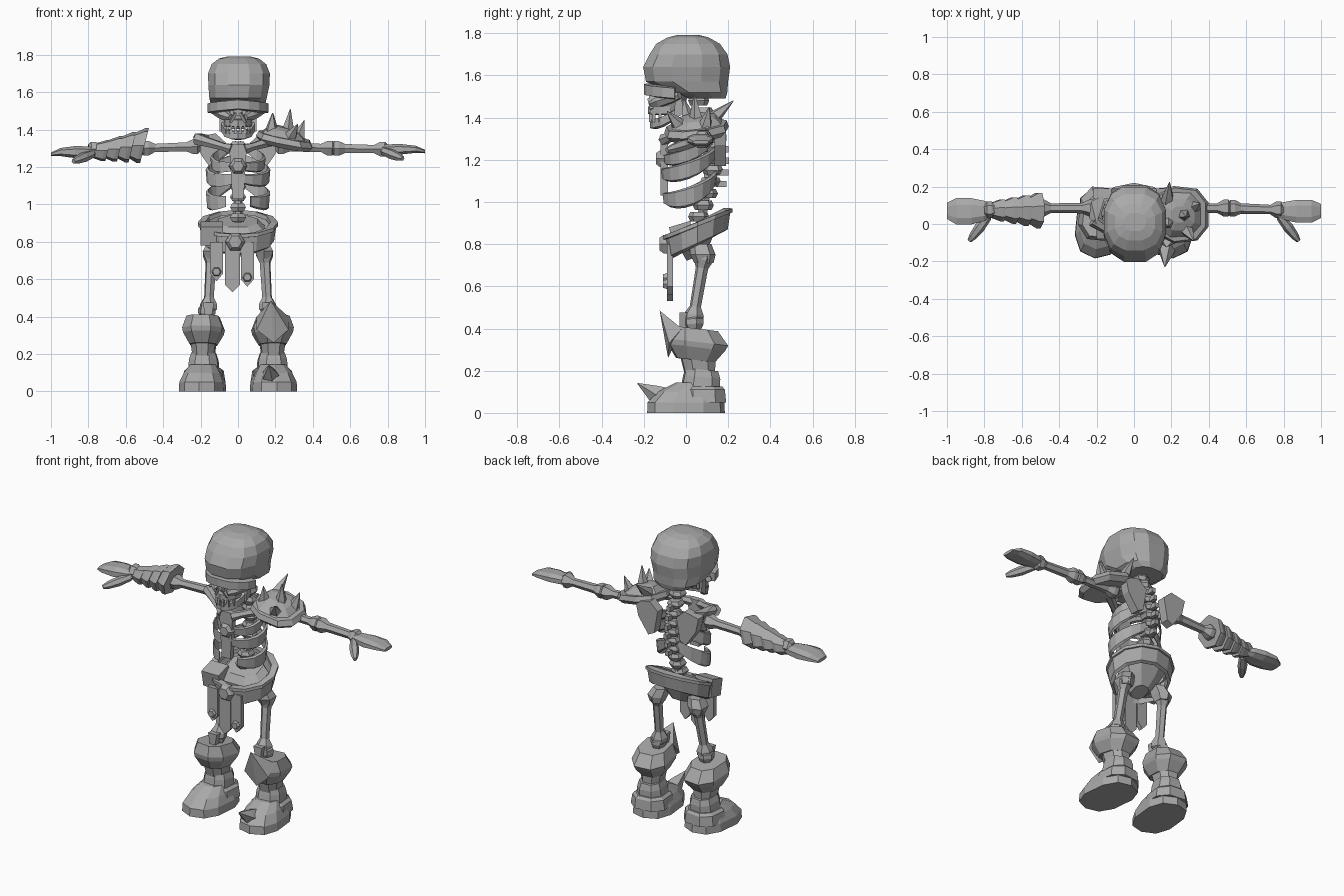
import bpy, bmesh, math
from mathutils import Vector, Matrix

default_cube = bpy.data.objects.get("Cube")
if default_cube:
    bpy.data.objects.remove(default_cube, do_unlink=True)

grey = bpy.data.materials.new("bone_grey")
grey.use_nodes = True
grey.diffuse_color = (.4, .4, .4, 1)
grey.node_tree.nodes["Principled BSDF"].inputs["Base Color"].default_value = (.4, .4, .4, 1)
SIDES = (("right", -1), ("left", 1))


def finish(name, bm):
    bmesh.ops.recalc_face_normals(bm, faces=bm.faces)
    mesh = bpy.data.meshes.new(name)
    bm.to_mesh(mesh)
    bm.free()
    mesh.materials.append(grey)
    obj = bpy.data.objects.new(name, mesh)
    bpy.context.collection.objects.link(obj)
    return obj


def skin(name, rings, closed=False):
    """Join rings of points into a solid, capped or looped."""
    bm = bmesh.new()
    loops = [[bm.verts.new(p) for p in ring] for ring in rings]
    pairs = list(zip(loops, loops[1:]))
    if closed:
        pairs.append((loops[-1], loops[0]))
    else:
        bm.faces.new(loops[0])
        bm.faces.new(loops[-1])
    for low, high in pairs:
        for i in range(len(low)):
            j = (i + 1) % len(low)
            bm.faces.new((low[i], low[j], high[j], high[i]))
    return finish(name, bm)


def loft(name, sections, sides=8, axis="z", square=.8, tilt=(0, 0), pivot=(0, 0, 0), turn=0):
    """Sections are (position, centre u, centre v, radius u, radius v)."""
    rings = []
    spin = Matrix.Rotation(turn, 3, "Z")
    for along, cu, cv, ru, rv in sections:
        ring = []
        for i in range(sides):
            a = (i + .5) * math.tau / sides
            c, s = math.cos(a), math.sin(a)
            du = ru * math.copysign(abs(c) ** square, c)
            dv = rv * math.copysign(abs(s) ** square, s)
            w = along + tilt[0] * du + tilt[1] * dv
            u, v = cu + du, cv + dv
            p = {"z": (u, v, w), "x": (w, u, v), "y": (u, w, v)}[axis]
            ring.append(spin @ Vector(p) + Vector(pivot))
        rings.append(ring)
    return skin(name, rings)


def rod(name, start, end, profile, sides=6):
    """Turned shape; profile holds (fraction along, radius)."""
    start, end = Vector(start), Vector(end)
    quat = (end - start).to_track_quat("Z", "Y")
    rings = []
    for t, r in profile:
        centre = start.lerp(end, t)
        angles = [i * math.tau / sides for i in range(sides)]
        rings.append([centre + quat @ Vector((r * math.cos(a), r * math.sin(a), 0)) for a in angles])
    return skin(name, rings)


def bone(name, start, end, r):
    knob = r * 1.6
    return rod(name, start, end, [(0, r), (.05, knob), (.13, knob), (.24, r), (.76, r * .9),
                                  (.87, knob), (.95, knob), (1, r)])


def spike(name, base, tip, r):
    return rod(name, base, tip, [(0, r), (.3, r * .75), (1, .002)], 5)


def band(name, centre, radii, start, stop, height, thick, steps=8, closed=False, flare=0):
    """Curved strip; height(t) gives its middle z and half height, t from 0 to 1."""
    rings = []
    for i in range(steps if closed else steps + 1):
        t = i / steps
        a = math.radians(start + (stop - start) * t)
        z, h = height(t)
        ring = []
        for grow, dz in ((0, -h), (thick, -h * .8), (thick + flare, h * .8), (flare, h)):
            ring.append((centre[0] + (radii[0] + grow) * math.cos(a),
                         centre[1] + (radii[1] + grow) * math.sin(a), z + dz))
        rings.append(ring)
    return skin(name, rings, closed)


def hull(name, points):
    bm = bmesh.new()
    for p in points:
        bm.verts.new(p)
    bmesh.ops.convex_hull(bm, input=bm.verts)
    loose = [v for v in bm.verts if not v.link_faces]
    bmesh.ops.delete(bm, geom=loose, context="VERTS")
    return finish(name, bm)


def block(name, centre, size, taper=1):
    x, y, z = centre
    w, d, h = (s / 2 for s in size)
    return hull(name, [(x + i * w * (taper if k < 0 else 1), y + j * d, z + k * h)
                       for i in (-1, 1) for j in (-1, 1) for k in (-1, 1)])


# Skull
loft("cranium", [(1.49, 0, .1, .1, .09), (1.52, 0, .06, .145, .14), (1.57, 0, .005, .158, .2),
                 (1.64, .005, .003, .168, .212), (1.7, .005, .012, .17, .19),
                 (1.75, .005, .01, .15, .155), (1.78, .005, .01, .11, .1), (1.792, .005, .01, .06, .05)], 12)
loft("face_core", [(1.42, 0, -.08, .06, .06), (1.48, 0, -.07, .085, .075), (1.56, 0, -.05, .12, .09)])
band("brow_ridge", (0, -.04), (.13, .125), 185, 355,
     lambda t: (1.535 - .02 * abs(2 * t - 1), .03), .035, 8)
band("upper_jaw", (0, -.07), (.05, .085), 180, 360, lambda t: (1.435, .022), .025, 6)
band("lower_jaw", (0, -.04), (.065, .105), 165, 375,
     lambda t: (1.37 + .09 * abs(2 * t - 1) ** 3, .025), .025, 8)
hull("nose_bridge", [(x, y, z) for x, z in ((-.015, 1.54), (.015, 1.54), (-.03, 1.475), (.03, 1.475))
                     for y in (-.12, -.175)])
for i in range(6):
    a = math.radians(215 + i * 22)
    x, y = .07 * math.cos(a), -.06 + .11 * math.sin(a)
    block("upper_tooth", (x, y, 1.41), (.016, .016, .03), .6)
    block("lower_tooth", (x, y, 1.39), (.016, .016, .02), 1.2)
for side, s in SIDES:
    rod(side + "_cheekbone", (s * .04, -.165, 1.465), (s * .135, -.03, 1.505),
        [(0, .015), (.3, .03), (.7, .026), (1, .018)])
    rod(side + "_nostril_edge", (s * .012, -.175, 1.49), (s * .04, -.16, 1.44), [(0, .01), (1, .012)], 4)
    hull(side + "_jaw_branch", [(s * x, y, z) for x in (.075, .1)
                                for y, z in ((-.06, 1.39), (-.01, 1.42), (-.02, 1.49), (-.05, 1.49))])

# Spine
for i in range(11):
    t = i / 10
    y, z = .06 + .07 * math.sin(t * math.pi), .93 + .55 * t
    loft("vertebra", [(z - .022, 0, y, .034, .04), (z, 0, y, .048, .05), (z + .022, 0, y, .034, .04)], 6)
    if 2 < i < 9:
        block("spine_process", (0, y + .05, z - .01), (.025, .05, .03))
rod("spinal_core", (0, .07, .9), (0, .12, 1.2), [(0, .025), (1, .025)])

# Rib cage
hull("breastbone", [(x, y, z) for x, z in ((-.03, 1.03), (.03, 1.03), (-.045, 1.28), (.045, 1.28),
                                           (-.03, 1.32), (.03, 1.32)) for y in (-.085, -.12)])
rod("breast_boss", (0, -.1, 1.205), (0, -.142, 1.205), [(0, .05), (.6, .045), (1, .03)])
for side, s in SIDES:
    for z, rx, ry, end, h in ((1.27, .13, .11, 88, .03), (1.2, .155, .12, 84, .037), (1.08, .155, .12, 66, .042)):
        band(side + "_rib", (0, .015), (s * rx, ry), 85, -end,
             lambda t: (z + .05 - .12 * math.sin(t * 1.9), h * (.65 + .5 * math.sin(t * 3.1))),
             s * .012, 8, flare=s * .006).scale = (1, 1, 1)

# Shoulder girdle
for side, s in SIDES:
    rod(side + "_collarbone", (s * .03, -.105, 1.295), (s * .22, .02, 1.35),
        [(0, .03), (.25, .022), (.7, .028), (1, .035)])
    hull(side + "_shoulder_blade", [(s * x, y, z) for x, z in ((.065, 1.33), (.09, 1.19), (.13, 1.17),
                                    (.2, 1.27), (.22, 1.36), (.12, 1.38)) for y in (.135, .19)])
    hull(side + "_shoulder_cap", [(s * .15, .16, 1.37), (s * .23, .12, 1.38), (s * .24, .03, 1.36),
                                  (s * .2, .0, 1.38), (s * .16, .15, 1.31), (s * .23, .06, 1.32)])
    # Arm bones
    bone(side + "_upper_arm", (s * .2, .085, 1.31), (s * .52, .085, 1.3), .028)
    bone(side + "_forearm", (s * .5, .085, 1.3), (s * .8, .075, 1.295), .028)
    # Hands: the right one is gloved and larger
    g = 1.15 if s < 0 else 1
    z = 1.28 if s < 0 else 1.295
    loft(side + "_hand", [(s * .75, .075, z, .03, .025), (s * .8, .07, z, .05 * g, .028 * g),
                          (s * .87, .068, z, .065 * g, .03 * g), (s * .95, .068, z, .065 * g, .02 * g),
                          (s, .07, z - .012, .04 * g, .01)], 8, "x")
    rod(side + "_thumb", (s * .78, .04, z - .01), (s * .88, -.09, z - .05),
        [(0, .022), (.45, .028), (.8, .022), (1, .012)])

# Right bracer of overlapping plates
for i in range(4):
    x, r, z = -.5 - i * .065, .1 - i * .013, 1.315 - i * .009
    loft("bracer_plate", [(x, .075, z, r, r * .95), (x - .02, .075, z, r, r * .95),
                          (x - .08, .075, z, r * .62, r * .62)], 7, "x", 1, (0, .25))

# Left spiked shoulder armour
loft("shoulder_armour_rim", [(1.31, .25, .05, .13, .13), (1.335, .25, .05, .155, .155),
                             (1.365, .25, .05, .14, .145)], 9, tilt=(-.2, .1))
loft("shoulder_armour_dome", [(1.36, .25, .05, .125, .13), (1.4, .245, .05, .085, .09),
                              (1.415, .24, .05, .04, .045)], 8, tilt=(-.25, .1))
for base, tip in (((.18, .12, 1.39), (.19, .225, 1.48)), ((.18, .01, 1.39), (.185, -.01, 1.49)),
                  ((.265, .05, 1.38), (.28, .04, 1.51)), ((.32, .09, 1.35), (.355, .11, 1.45)),
                  ((.28, -.03, 1.36), (.32, -.09, 1.43))):
    spike("shoulder_spike", base, tip, .038)

# Pelvis and slanted belt
loft("pelvis", [(.74, 0, .05, .05, .05), (.8, 0, .05, .11, .08), (.87, 0, .06, .15, .1),
                (.91, 0, .07, .11, .08)], 8, tilt=(0, .4))
band("belt", (0, .055), (.175, .125), 0, 360,
     lambda t: (.845 + .065 * math.sin(t * math.tau), .05), .018, 12, True, .012)
band("belt_edge", (0, .055), (.175, .125), 0, 360,
     lambda t: (.895 + .065 * math.sin(t * math.tau), .012), .04, 12, True)
rod("buckle", (-.015, -.08, .8), (-.015, -.125, .8), [(0, .055), (.6, .05), (1, .035)])
hull("belt_pouch", [(x, y, z) for x in (-.2, -.08) for y, z in ((-.06, .78), (-.08, .88), (.02, .91), (.04, .8))])

# Hanging straps
for x, bottom, w in ((-.115, .59, .035), (-.03, .53, .04), (.05, .56, .035)):
    hull("hanging_strap", [(x + i * w, y, z) for y in (-.062, -.09)
                           for i, z in ((-1, .8), (1, .8), (-1, bottom + .04), (1, bottom + .04), (0, bottom))])
    if x != -.03:
        rod("strap_stud", (x, -.08, bottom + .05), (x, -.108, bottom + .05), [(0, .03), (1, .02)])

# Legs and boots
for side, s in SIDES:
    loft(side + "_hip_joint", [(.71, s * .14, .085, .04, .045), (.75, s * .14, .08, .055, .06),
                               (.8, s * .12, .07, .045, .05)], 6)
    bone(side + "_thigh", (s * .14, .09, .77), (s * .16, .03, .42), .03)
    bone(side + "_shin", (s * .165, .035, .46), (s * .185, .055, .15), .03)
    block(side + "_kneecap", (s * .158, -.01, .44), (.06, .04, .07), .6)
    foot = dict(pivot=(s * .19, 0, 0), turn=s * .1)
    loft(side + "_boot_cuff", [(.25, 0, .045, .075, .095), (.31, 0, .05, .11, .14), (.335, 0, .055, .115, .15),
                               (.4, 0, .04, .09, .115)], 8, tilt=(0, -.12), **foot)
    loft(side + "_boot_shaft", [(.19, 0, .065, .06, .075), (.29, 0, .055, .075, .09)], 8, **foot)
    loft(side + "_ankle_strap", [(.12, 0, .07, .085, .095), (.17, 0, .075, .08, .09),
                                 (.205, 0, .075, .068, .08)], 8, tilt=(0, -.1), **foot)
    loft(side + "_boot_foot", [(0, 0, 0, .125, .185), (.05, 0, 0, .122, .183), (.1, 0, .015, .1, .15),
                               (.145, 0, .05, .07, .095)], 10, **foot)
    loft(side + "_heel_guard", [(.05, 0, .075, .118, .118), (.11, 0, .075, .108, .112),
                                (.125, 0, .075, .09, .1)], 8, **foot)
hull("knee_guard_point", [(.175, -.125, .485), (.19, -.085, .26), (.1, -.08, .33), (.27, -.08, .33),
                          (.1, -.02, .4), (.27, -.02, .4)])
spike("toe_spike", (.175, -.12, .075), (.165, -.23, .14), .055)
